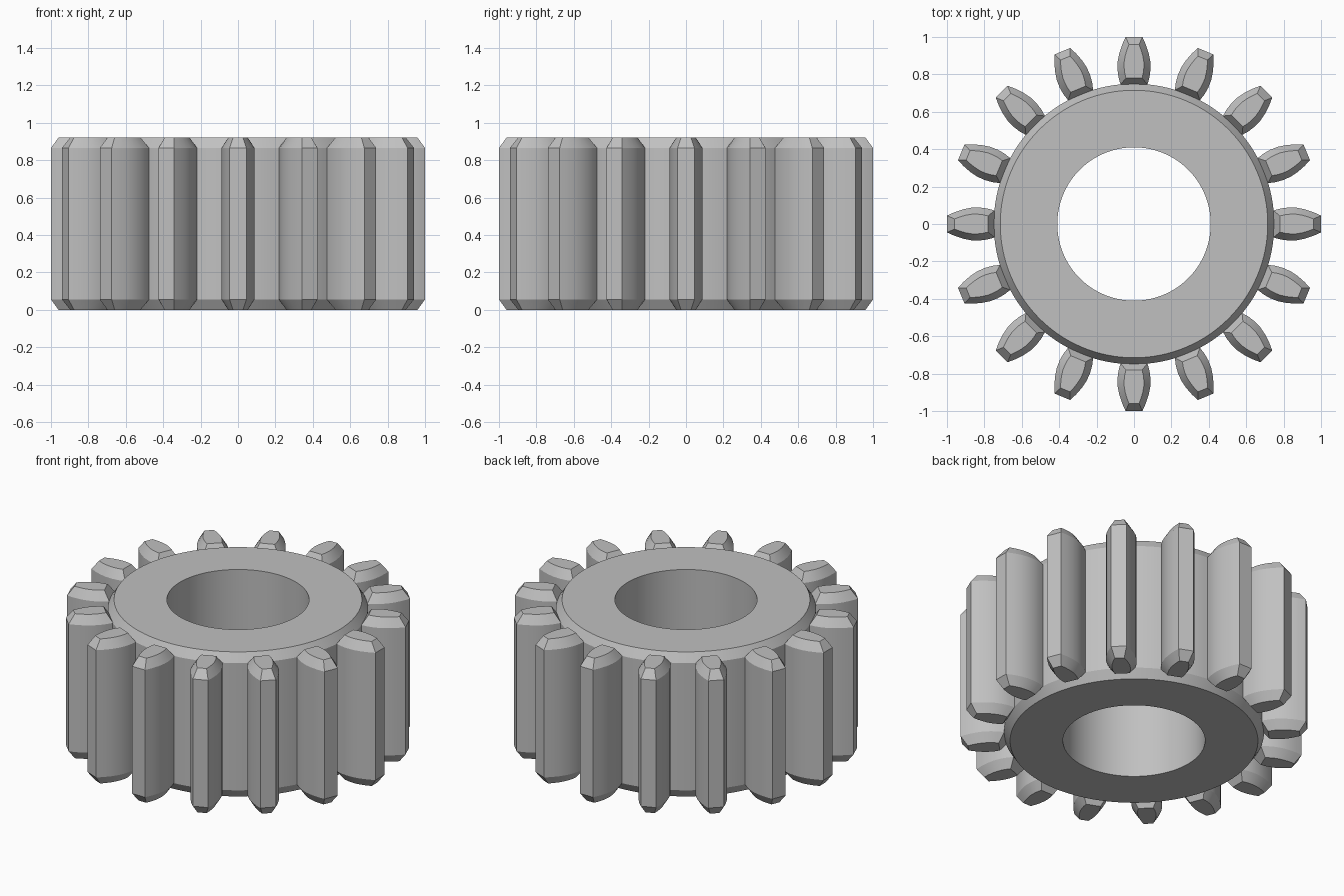
import bpy
import bmesh
from math import sin, cos, tau, radians
from mathutils import Matrix

cube = bpy.data.objects.get("Cube")
if cube:
    bpy.data.objects.remove(cube, do_unlink=True)

HEIGHT = 0.92
CHAMFER = 0.055
TEETH = 16
LEVELS = (0, CHAMFER, HEIGHT - CHAMFER, HEIGHT)

grey = bpy.data.materials.new("steel grey")
grey.use_nodes = True
grey.diffuse_color = (0.53, 0.53, 0.53, 1)
grey.node_tree.nodes["Principled BSDF"].inputs["Base Color"].default_value = grey.diffuse_color


def skin(bm, loops, closed):
    """Join successive rings of vertices; wrap round or cap the two ends."""
    count = len(loops[0])
    pairs = list(zip(loops, loops[1:]))
    if closed:
        pairs.append((loops[-1], loops[0]))
    else:
        bm.faces.new(reversed(loops[0]))
        bm.faces.new(loops[-1])
    for low, high in pairs:
        for i in range(count):
            j = (i + 1) % count
            bm.faces.new((low[i], low[j], high[j], high[i]))


def finish(bm, name):
    bmesh.ops.recalc_face_normals(bm, faces=bm.faces)
    mesh = bpy.data.meshes.new(name)
    bm.to_mesh(mesh)
    bm.free()
    mesh.materials.append(grey)
    obj = bpy.data.objects.new(name, mesh)
    bpy.context.collection.objects.link(obj)
    bpy.ops.object.select_all(action="DESELECT")
    obj.select_set(True)
    bpy.context.view_layer.objects.active = obj
    bpy.ops.object.shade_smooth_by_angle(angle=radians(30))


# Hub: chamfered ring with a straight bore
BORE, RIM, FACE = 0.41, 0.75, 0.715
SEGMENTS = 128
section = [(BORE, 0)] + list(zip((FACE, RIM, RIM, FACE), LEVELS)) + [(BORE, HEIGHT)]
bm = bmesh.new()
rings = [[bm.verts.new((r * cos(tau * i / SEGMENTS), r * sin(tau * i / SEGMENTS), z))
          for i in range(SEGMENTS)] for r, z in section]
skin(bm, rings, closed=True)
finish(bm, "hub")

# Teeth: curved flanks, chamfered all round at both ends
flank = [(0.745, 0.072), (0.785, 0.083), (0.825, 0.088), (0.87, 0.087),
         (0.915, 0.078), (0.96, 0.063), (1.0, 0.045)]
inset = [(0.78 + (r - 0.745) * 0.706, w * 0.6) for r, w in flank]


def outline(half):
    return [(r, -w) for r, w in half] + [(r, w) for r, w in reversed(half)]


for n in range(TEETH):
    bm = bmesh.new()
    loops = [[bm.verts.new((x, y, z)) for x, y in outline(half)]
             for half, z in zip((inset, flank, flank, inset), LEVELS)]
    skin(bm, loops, closed=False)
    bm.transform(Matrix.Rotation(tau * n / TEETH, 4, "Z"))
    finish(bm, f"tooth_{n + 1}")
